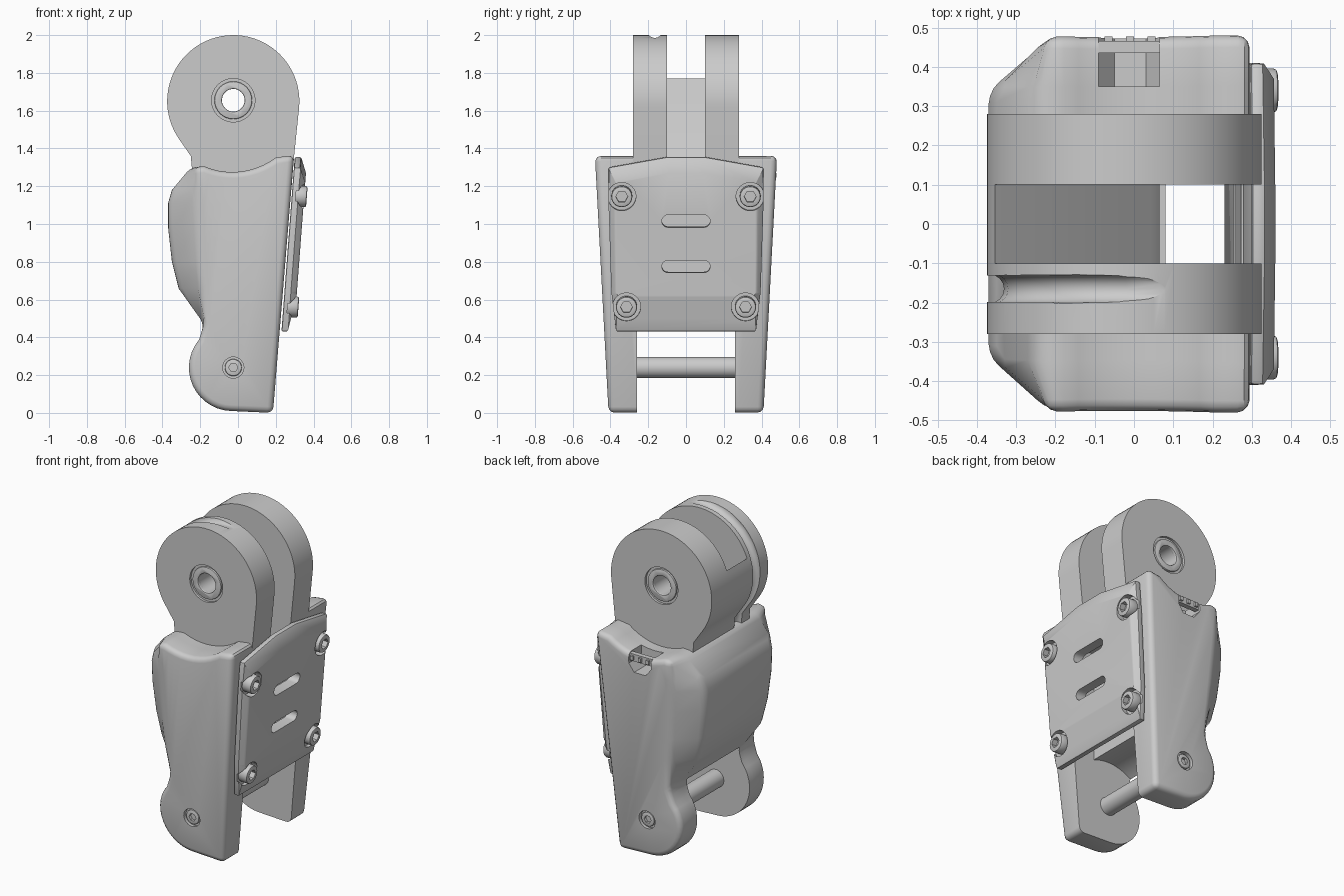
import bpy, bmesh, math
from mathutils import Matrix

if "Cube" in bpy.data.objects:
    bpy.data.objects.remove(bpy.data.objects["Cube"])

def loft(name, rings, mat=None):
    """Solid from matching rings of points, capped at both ends."""
    bm = bmesh.new()
    vs = [[bm.verts.new(p) for p in r] for r in rings]
    n = len(vs[0])
    for a, b in zip(vs, vs[1:]):
        for i in range(n):
            bm.faces.new((a[i], a[(i + 1) % n], b[(i + 1) % n], b[i]))
    bm.faces.new(vs[0])
    bm.faces.new(vs[-1])
    bmesh.ops.recalc_face_normals(bm, faces=bm.faces)
    if mat:
        bm.transform(mat)
    me = bpy.data.meshes.new(name)
    bm.to_mesh(me)
    bm.free()
    ob = bpy.data.objects.new(name, me)
    bpy.context.collection.objects.link(ob)
    return ob

def prism(name, pts, y0, y1, mat=None):
    return loft(name, [[(x, y, z) for x, z in pts] for y in (y0, y1)], mat)

def arc(cx, cz, r, a0, a1, n):
    return [(cx + r * math.cos(math.radians(a0 + (a1 - a0) * i / n)),
             cz + r * math.sin(math.radians(a0 + (a1 - a0) * i / n))) for i in range(n + 1)]

def circle(cx, cz, r, n=32):
    return arc(cx, cz, r, 0, 360, n)[:-1]

def rect(x0, x1, z0, z1):
    return [(x0, z0), (x1, z0), (x1, z1), (x0, z1)]

def apply(ob, m):
    bpy.context.view_layer.objects.active = ob
    bpy.ops.object.modifier_apply(modifier=m.name)

def cut(ob, cutter):
    m = ob.modifiers.new("cut", 'BOOLEAN')
    m.operation, m.solver, m.object = 'DIFFERENCE', 'EXACT', cutter
    apply(ob, m)
    bpy.data.objects.remove(cutter)

def bevel(ob, w, seg, angle=35):
    m = ob.modifiers.new("bevel", 'BEVEL')
    m.width, m.segments, m.use_clamp_overlap = w, seg, False
    m.limit_method, m.angle_limit = 'ANGLE', math.radians(angle)
    apply(ob, m)

# Body shell: bulged back, rounded feet, tapering sides
bulge = [(-.25, 1.30), (-.35, 1.18), (-.37, 1.11), (-.37, .98), (-.35, .80), (-.315, .66), (-.18, .47)]
rest = (arc(-.03, .24, .23, 140, 268, 14) + [(.185, 0), (.297, 1.365)]
        + arc(-.03, 1.655, .38, -53, -113, 10))
inner = bulge + rest
outer = [(-.18 - .05 * (z - .47) / .83, z) for x, z in bulge] + rest

def side(z):
    return .41 + .053 * z

body = loft("body_shell", [
    [(x, -side(z), z) for x, z in outer],
    [(x, -side(z) + .13, z) for x, z in inner],
    [(x, side(z) - .13, z) for x, z in inner],
    [(x, side(z), z) for x, z in outer]])
bevel(body, .032, 3)
cut(body, prism("c", arc(-.03, .24, .29, 0, 180, 24) + [(-.32, -.1), (.26, -.1)], -.26, .26))
cut(body, prism("c", rect(.08, .5, -.2, 1.2), -.26, .26))
cut(body, prism("c", rect(.065, .5, 1.1, 1.6), -.1, .1))
cut(body, prism("c", [(-.09, 1.22), (-.05, 1.17), (.03, 1.17), (.065, 1.22), (.065, 1.5), (-.09, 1.5)], .35, .6))
for s in (-1, 1):
    y0, y1 = sorted((s * .40, s * .6))
    cut(body, prism("c", circle(-.025, .24, .056), y0, y1))

# Small socket with three pins in the side notch
prism("socket_bar", rect(-.09, .065, 1.235, 1.28), .435, .466)
for x in (-.065, -.01, .045):
    prism("socket_pin", rect(x - .01, x + .01, 1.245, 1.27), .46, .478)

# Head: two round cheeks and a sloped bridge at the back
neck = [(-.25, 1.36), (-.235, 1.2)]
cheek = arc(-.025, 1.65, .35, -5, 215, 48) + neck + [(.284, 1.2), (.297, 1.36)]
groove = ([(-.025 + r * math.cos(math.radians(a)), 1.65 + r * math.sin(math.radians(a)))
           for a, r in ((68, .395), (76, .382), (90, .367), (105, .355), (120, .348), (135, .345), (150, .343),
                        (165, .342), (180, .342), (195, .342), (210, .345))] + [(-.26, 1.37), (-.24, 1.28)])
for s, name in ((-1, "head_cheek_front"), (1, "head_cheek_back")):
    y0, y1 = sorted((s * .10, s * .28))
    ob = prism(name, cheek, y0, y1)
    cut(ob, prism("c", circle(-.025, 1.655, .06), -.5, .5))
    y0, y1 = sorted((s * .265, s * .4))
    cut(ob, prism("c", circle(-.025, 1.655, .115), y0, y1))
    # Bearing ring in the cheek
    y0, y1 = sorted((s * .25, s * .276))
    ring = prism("bearing_ring", circle(-.025, 1.655, .1), y0, y1)
    cut(ring, prism("c", circle(-.025, 1.655, .06), -.5, .5))
    bevel(ring, .006, 2)
    if s < 0:
        # Cable groove over the rim
        rings = []
        for i, (x, z) in enumerate(groove):
            a, b = groove[max(i - 1, 0)], groove[min(i + 1, len(groove) - 1)]
            dx, dz = b[0] - a[0], b[1] - a[1]
            l = math.hypot(dx, dz)
            rings.append([(x - dz / l * u, -.165 + v, z + dx / l * u) for u, v in circle(0, 0, .036, 16)])
        cut(ob, loft("c", rings))
prism("head_bridge", arc(-.025, 1.65, .35, 160, 215, 12) + neck + [(.065, 1.2), (.065, 1.33), (.045, 1.36)], -.1, .1)

# Front cover plate, tilted along the body
def base(z):
    return .23 + .076 * (z - .43)

def plate_ring(half, t):
    full = half + [(-y, z) for y, z in reversed(half)]
    return [(base(z) + t, y, z) for y, z in full]

edge = [(.1, 1.355), (.41, 1.30), (.41, 1.10), (.395, .64), (.37, .43)]
top = [(.09, 1.27), (.37, 1.22), (.378, 1.08), (.375, .645), (.36, .62)]
plate = loft("cover_plate", [plate_ring(edge, 0), plate_ring(edge, .034), plate_ring(top, .066)])
bevel(plate, .01, 2, 50)
tilt = Matrix.Rotation(math.atan(.076), 4, 'Y') @ Matrix.Rotation(-math.pi / 2, 4, 'Z')

def on_plate(y, z):
    return Matrix.Translation((base(z), y, z)) @ tilt

for z in (1.02, .78):
    stadium = arc(.095, 0, .033, -90, 90, 10) + arc(-.095, 0, .033, 90, 270, 10)
    cut(plate, prism("c", stadium, -.05, .15, on_plate(0, z)))

# Socket-head screws holding the plate
for y, z in ((.34, 1.15), (-.34, 1.15), (.315, .565), (-.315, .565)):
    m = on_plate(y, z)
    cut(plate, prism("c", circle(0, 0, .075), .022, .2, m))
    bolt = prism("plate_screw", circle(0, 0, .056), .01, .08, m)
    bevel(bolt, .01, 2, 50)
    cut(bolt, prism("c", circle(0, 0, .032, 6), .045, .2, m))

# Lower axle and its flush end screws
prism("lower_axle", circle(-.025, .24, .056), -.28, .28)
for s in (-1, 1):
    y0, y1 = sorted((s * .38, s * .417))
    screw = prism("axle_screw", circle(-.025, .24, .045), y0, y1)
    bevel(screw, .007, 2, 50)
    y0, y1 = sorted((s * .395, s * .5))
    cut(screw, prism("c", circle(-.025, .24, .024, 6), y0, y1))

bpy.ops.object.select_all(action='SELECT')
bpy.context.view_layer.objects.active = body
bpy.ops.object.shade_smooth_by_angle(angle=math.radians(32))
